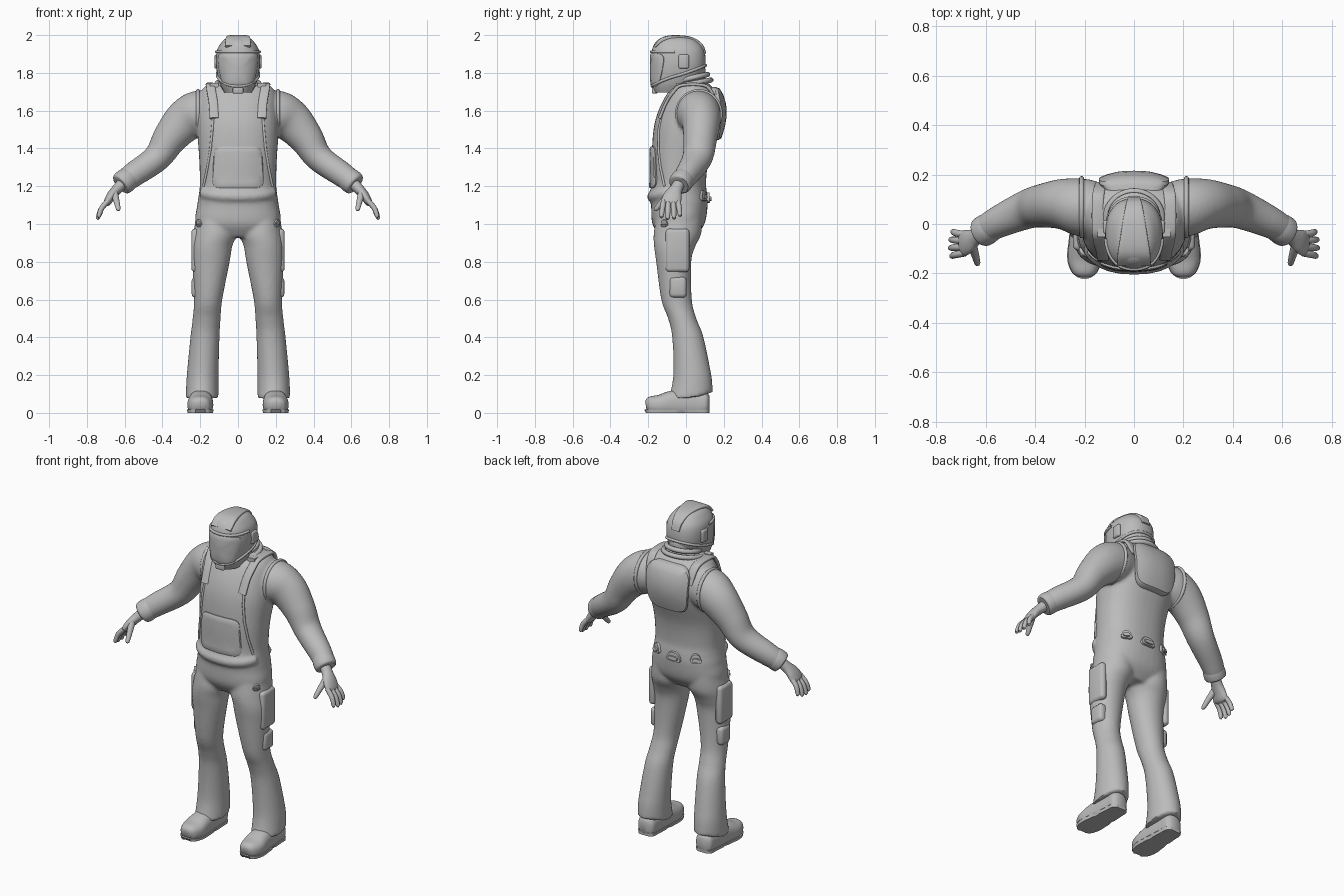
import bpy, bmesh, math
from math import sin, cos, pi, radians
from mathutils import Vector

old = bpy.data.objects.get("Cube")
if old:
    bpy.data.objects.remove(old, do_unlink=True)

grey = bpy.data.materials.new("suit grey")
grey.use_nodes = True
grey.diffuse_color = (0.5, 0.5, 0.5, 1)
grey.node_tree.nodes["Principled BSDF"].inputs["Base Color"].default_value = (0.5, 0.5, 0.5, 1)


def power(c, n):
    return math.copysign(abs(c) ** (2 / n), c)


def smooth_rings(rings, steps=6):
    """Catmull-Rom through ring tuples (x, y, z, radius_u, radius_v)."""
    out = []
    last = len(rings) - 1
    for i in range(last):
        p = [rings[max(0, min(last, i + k))] for k in (-1, 0, 1, 2)]
        for s in range(steps):
            t = s / steps
            out.append(tuple(0.5 * (2 * b + (c - a) * t + (2 * a - 5 * b + 4 * c - d) * t * t
                                    + (3 * b - a - 3 * c + d) * t ** 3) for a, b, c, d in zip(*p)))
    return out + [rings[-1]]


def loft(bm, rings, ref=(0, 1, 0), flat=False, n=2.0, sides=36, side=1, post=None):
    """Closed skin over elliptical rings; ref is the direction of radius_u."""
    rings = smooth_rings(rings)
    loops = []
    for i, (x, y, z, ru, rv) in enumerate(rings):
        t = Vector(rings[min(i + 1, len(rings) - 1)][:3]) - Vector(rings[max(i - 1, 0)][:3])
        t = Vector((0, 0, 1)) if flat else t.normalized()
        u = Vector(ref)
        u = (u - t * u.dot(t)).normalized()
        v = t.cross(u)
        loop = []
        for k in range(sides):
            a = 2 * pi * k / sides
            p = Vector((x, y, z)) + u * ru * power(cos(a), n) + v * rv * power(sin(a), n)
            if post:
                post(p)
            p.x *= side
            loop.append(bm.verts.new(p))
        loops.append(loop)
    for a, b in zip(loops, loops[1:]):
        for k in range(sides):
            j = (k + 1) % sides
            bm.faces.new((a[k], a[j], b[j], b[k]))
    bm.faces.new(loops[0])
    bm.faces.new(loops[-1])


def finish(name, bm, mirror=False, remesh=0, bevel=0):
    bmesh.ops.recalc_face_normals(bm, faces=bm.faces)
    me = bpy.data.meshes.new(name)
    bm.to_mesh(me)
    bm.free()
    me.materials.append(grey)
    ob = bpy.data.objects.new(name, me)
    bpy.context.collection.objects.link(ob)
    if bevel:
        m = ob.modifiers.new("bevel", 'BEVEL')
        m.width, m.segments = bevel, 3
    if mirror:
        ob.modifiers.new("mirror", 'MIRROR').use_mirror_merge = False
    if remesh:
        m = ob.modifiers.new("blend", 'REMESH')
        m.mode, m.voxel_size = 'VOXEL', remesh
        m = ob.modifiers.new("soften", 'SMOOTH')
        m.factor, m.iterations = 0.5, 5
    bpy.ops.object.select_all(action='DESELECT')
    ob.select_set(True)
    bpy.context.view_layer.objects.active = ob
    bpy.ops.object.convert(target='MESH')
    bpy.ops.object.shade_smooth_by_angle(angle=radians(40))
    return ob


def surface(rings, a, z, off=0.0, n=2.3):
    """Point on a flat-ring loft at angle a from the front and height z."""
    rs = smooth_rings(rings)
    z = max(rs[0][2], min(rs[-1][2], z))
    for p, q in zip(rs, rs[1:]):
        if p[2] <= z <= q[2]:
            t = (z - p[2]) / (q[2] - p[2])
            _, cy, _, ry, rx = (s + (e - s) * t for s, e in zip(p, q))
            break
    return Vector((rx * power(sin(a), n) + off * sin(a), cy - ry * power(cos(a), n) - off * cos(a), z))


def plate(bm, rings, angle, z0, half_angle, hz, off, taper=0.0, corner=6):
    """Raised rounded plate wrapped on a loft."""
    a0, ha, count = radians(angle), radians(half_angle), 48
    loops = []
    for scale, d in ((1, -0.02), (1, off * 0.6), (0.94, off), (0.7, off), (0.4, off), (0.15, off)):
        loop = []
        for k in range(count):
            t = 2 * pi * k / count
            u, v = scale * power(cos(t), corner), scale * power(sin(t), corner)
            loop.append(bm.verts.new(surface(rings, a0 + ha * u * (1 + taper * v), z0 + hz * v, d)))
        loops.append(loop)
    for a, b in zip(loops, loops[1:]):
        for k in range(count):
            j = (k + 1) % count
            bm.faces.new((a[k], a[j], b[j], b[k]))
    bm.faces.new(loops[-1])


def tube(name, points, radius, closed=False, mirror=False):
    cu = bpy.data.curves.new(name, 'CURVE')
    cu.dimensions, cu.bevel_depth, cu.bevel_resolution, cu.use_fill_caps = '3D', radius, 3, True
    sp = cu.splines.new('POLY')
    sp.points.add(len(points) - 1)
    for p, co in zip(sp.points, points):
        p.co = (*co, 1)
    sp.use_cyclic_u = closed
    ob = bpy.data.objects.new(name, cu)
    bpy.context.collection.objects.link(ob)
    me = bpy.data.meshes.new_from_object(ob.evaluated_get(bpy.context.evaluated_depsgraph_get()))
    bpy.data.objects.remove(ob, do_unlink=True)
    bm = bmesh.new()
    bm.from_mesh(me)
    finish(name, bm, mirror)


def box(bm, centre, size):
    for v in bmesh.ops.create_cube(bm, size=1)["verts"]:
        v.co = Vector([c + a * s for c, a, s in zip(centre, v.co, size)])


circle = [2 * pi * k / 48 for k in range(48)]

# Suit body: torso, neck, arms and legs blended into one skin
torso = [(0, -.045, .93, .09, .13), (0, -.04, 1.0, .138, .222), (0, -.035, 1.1, .15, .216),
         (0, -.04, 1.16, .152, .207), (0, -.038, 1.22, .144, .202), (0, -.03, 1.35, .152, .206),
         (0, 0, 1.5, .172, .216), (0, .02, 1.6, .166, .212), (0, .033, 1.69, .133, .2),
         (0, .035, 1.735, .095, .165), (0, .03, 1.755, .07, .09)]
arm = [(.1, .05, 1.58, .1, .1), (.2, .065, 1.585, .117, .122), (.28, .08, 1.545, .104, .113),
       (.36, .075, 1.455, .09, .092), (.43, .06, 1.35, .08, .074), (.555, .005, 1.26, .064, .066),
       (.62, -.035, 1.21, .055, .057)]
leg = [(.19, .025, .075, .117, .087), (.187, .033, .2, .1, .084), (.175, .01, .4, .083, .077),
       (.166, -.02, .5, .075, .074), (.158, -.05, .6, .081, .075), (.143, -.065, .8, .093, .099),
       (.137, -.06, .88, .109, .106), (.122, -.045, .95, .126, .114), (.12, -.035, 1.05, .12, .1)]


def hem(p):
    p.z += 0.45 * max(0, p.y - 0.03) * max(0, 1 - p.z / 0.25)


bm = bmesh.new()
loft(bm, torso, flat=True, n=2.3)
loft(bm, [(0, .025, z, .08, .08) for z in (1.68, 1.76, 1.83)], flat=True)
fold = [surface(torso, radians(a), 1.175 - .03 * cos(radians(a)), -.012) for a in range(-70, 71, 10)]
loft(bm, [(*p, .028, .026) for p in fold], ref=(0, 0, 1))
for s in (1, -1):
    loft(bm, arm, side=s)
    loft(bm, leg, flat=True, side=s, post=hem)
finish("suit_body", bm, remesh=.01)

# Sleeve cuffs
bm = bmesh.new()
loft(bm, [(.575, -.008, 1.245, .058, .06), (.595, -.02, 1.23, .062, .064),
          (.615, -.033, 1.213, .061, .062), (.622, -.037, 1.207, .052, .053)])
finish("sleeve_cuffs", bm, mirror=True)

# Hands
bm = bmesh.new()
loft(bm, [(.6, -.03, 1.225, .032, .032), (.64, -.052, 1.185, .034, .028), (.67, -.07, 1.15, .048, .025),
          (.692, -.08, 1.115, .051, .02), (.702, -.083, 1.1, .03, .01)], sides=24)
for i, length in enumerate((.9, 1.05, 1.08, .98)):
    base = Vector((.686, -.043 - .025 * i, 1.125))
    reach = Vector((.056, .014 - .009 * i, -.092)) * length
    pts = [base, base + reach * .5 + Vector((.008, 0, .004)), base + reach * .93, base + reach]
    loft(bm, [(*p, r, r) for p, r in zip(pts, (.014, .014, .011, .004))], sides=14)
loft(bm, [(.655, -.085, 1.165, .02, .02), (.643, -.125, 1.12, .016, .016),
          (.634, -.158, 1.08, .012, .012), (.632, -.166, 1.07, .004, .004)], ref=(1, 0, 0), sides=14)
finish("hands", bm, mirror=True)

# Shoes and soles
shoe = [(.2, -.213, .04, .025, .02), (.2, -.195, .042, .05, .043), (.2, -.14, .042, .068, .054),
        (.197, -.06, .05, .064, .07), (.195, .05, .05, .056, .07), (.195, .105, .05, .052, .06),
        (.195, .124, .05, .03, .04)]


def shoe_floor(p):
    p.z = max(p.z, .01)


def sole_slab(p):
    p.z = .018 if p.z > .03 else 0


bm = bmesh.new()
loft(bm, shoe, ref=(1, 0, 0), n=2.4, post=shoe_floor)
finish("shoes", bm, mirror=True)
bm = bmesh.new()
loft(bm, [(x, y, z, u * 1.04, .06) for x, y, z, u, v in shoe], ref=(1, 0, 0), post=sole_slab)
finish("soles", bm, mirror=True)

# Helmet shell, visor and trims
helmet = [(0, -.08, 1.695, .085, .072), (0, -.065, 1.74, .116, .095), (0, -.045, 1.8, .139, .111),
          (0, -.04, 1.86, .144, .117), (0, -.042, 1.92, .138, .111), (0, -.047, 1.96, .116, .088),
          (0, -.05, 1.983, .085, .063), (0, -.055, 1.992, .04, .03)]
bm = bmesh.new()
loft(bm, helmet, flat=True, n=2.3, sides=48)
finish("helmet_shell", bm)
bm = bmesh.new()
plate(bm, helmet, 0, 1.815, 58, .088, .007, taper=.1)
finish("visor", bm)
tube("visor_brow", [surface(helmet, radians(a), 1.912, .001) for a in range(-85, 86, 5)], .008)
tube("helmet_jaw_trim", [surface(helmet, a, 1.785 - .055 * cos(a), .001) for a in circle], .008, closed=True)
bm = bmesh.new()
loft(bm, [(0, -.165, 1.94, .068, .008), (0, -.12, 1.978, .066, .012), (0, -.05, 1.988, .055, .012),
          (0, .03, 1.977, .042, .012), (0, .08, 1.945, .032, .01), (0, .1, 1.9, .026, .008)],
     ref=(1, 0, 0), n=5)
finish("helmet_crest", bm)
bm = bmesh.new()
box(bm, (.113, -.012, 1.86), (.024, .055, .075))
finish("ear_covers", bm, mirror=True, bevel=.01)
bm = bmesh.new()
box(bm, (0, -.165, 1.708), (.056, .03, .034))
finish("chin_vent", bm, bevel=.006)

# Collar rings
for i, r in enumerate((.112, .094)):
    tube("collar_ring_%d" % (i + 1), [(r * sin(a), .025 - r * .95 * cos(a), 1.742 + .03 * i - .02 * cos(a))
                                      for a in circle], .014, closed=True)

# Chest panel and back pack
bm = bmesh.new()
plate(bm, torso, 0, 1.3, 36, .11, .012, taper=-.1)
finish("chest_panel", bm)
bm = bmesh.new()
plate(bm, torso, 180, 1.585, 34, .14, .03, taper=.15, corner=4.5)
finish("back_pack", bm)

# Vest seams, shoulder straps and armholes
seam = [surface(torso, radians(a), z, .001) for a, z in
        ((48, 1.72), (37, 1.66), (34, 1.6), (36, 1.5), (41, 1.4), (50, 1.3), (62, 1.2))]
tube("vest_seams", seam, .007, mirror=True)
strap = [surface(torso, radians(a), z, .004) for a, z in
         ((32, 1.56), (35, 1.64), (42, 1.7), (58, 1.735), (122, 1.735), (138, 1.7), (145, 1.63))]
bm = bmesh.new()
loft(bm, [(*p, .024, .009) for p in strap], ref=(1, 0, 0), n=4, sides=20)
box(bm, (.125, -.035, 1.735), (.045, .035, .025))
finish("shoulder_straps", bm, mirror=True)
tube("armhole_seams", [(.212, .068 + .116 * sin(a), 1.583 + .121 * cos(a)) for a in circle], .01,
     closed=True, mirror=True)

# Thigh and knee pockets
bm = bmesh.new()
box(bm, (.225, -.045, .86), (.044, .125, .23))
box(bm, (.217, -.042, .665), (.056, .09, .11))
finish("leg_pockets", bm, mirror=True, bevel=.02)

# Small equipment mounts on back, waist and hips
bm = bmesh.new()
for angle, z in ((180, 1.14), (145, 1.15), (-145, 1.15), (126, 1.61), (-126, 1.61), (62, .995), (-62, .995)):
    plate(bm, torso, angle, z, 9, .028, .012, taper=-.35, corner=3)
    plate(bm, torso, angle, z - .006, 6, .012, .02, corner=3)
finish("equipment_mounts", bm)
